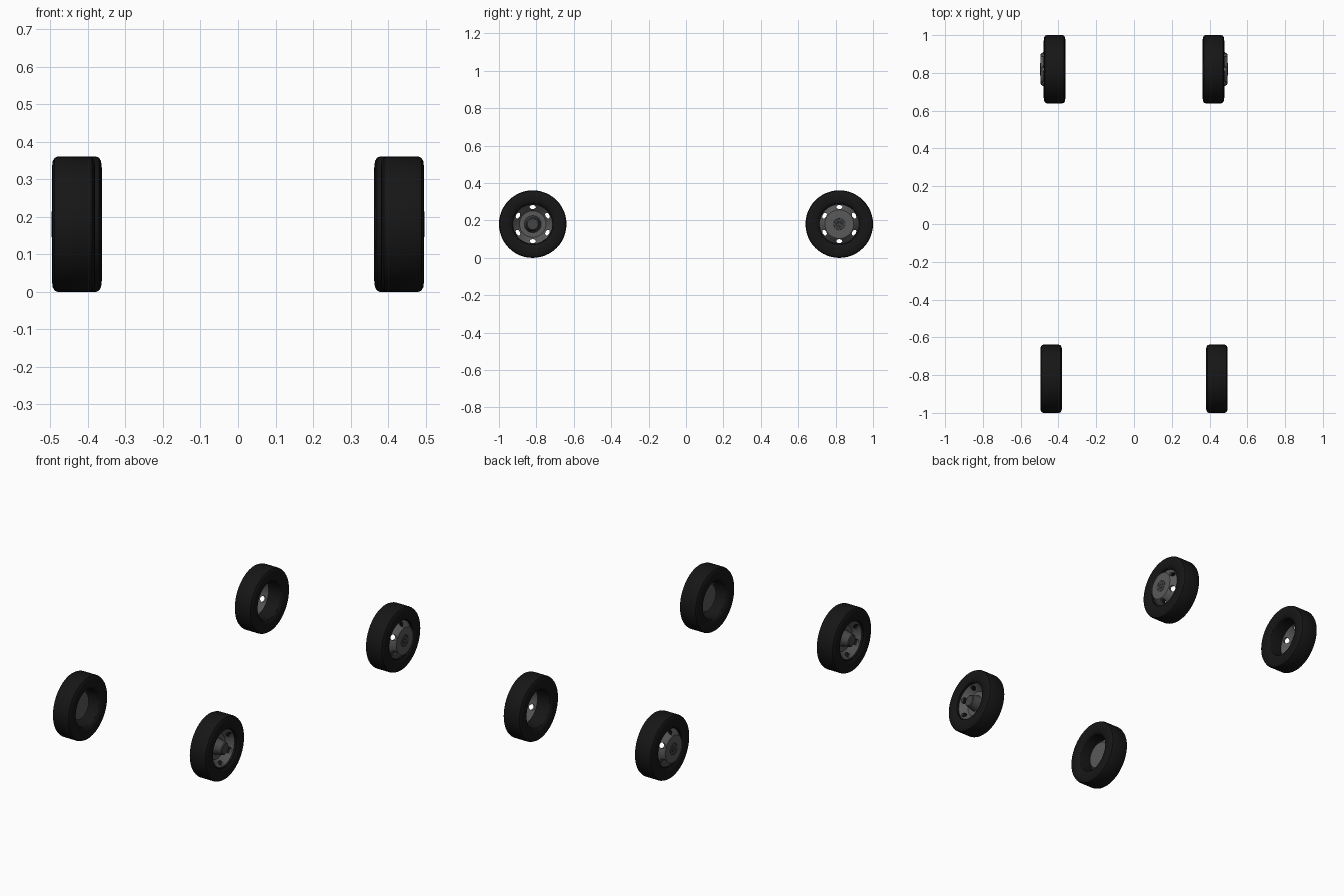
import bpy, bmesh, math
from mathutils import Matrix, Vector

if "Cube" in bpy.data.objects:
    bpy.data.objects.remove(bpy.data.objects["Cube"])

SEG = 48
R = 0.1805          # tyre radius
Y = 0.8195          # axle position


def material(name, v):
    m = bpy.data.materials.new(name)
    m.diffuse_color = (v, v, v, 1)
    m.use_nodes = True
    m.node_tree.nodes["Principled BSDF"].inputs["Base Color"].default_value = m.diffuse_color
    return m


RUBBER = material("rubber", 0.008)
STEEL = material("steel", 0.1)
DARK = material("dark_steel", 0.06)


def lathe(name, profile, mat, loc, side, closed=True):
    """Spin (x, r) points round the x axis; side mirrors left wheels."""
    bm = bmesh.new()
    rings = []
    for x, r in profile:
        if r < 1e-6:
            rings.append([bm.verts.new((x * side, 0, 0))] * SEG)
        else:
            rings.append([bm.verts.new((x * side,
                                        r * math.sin(2 * math.pi * i / SEG),
                                        r * math.cos(2 * math.pi * i / SEG)))
                          for i in range(SEG)])
    pairs = list(zip(rings, rings[1:]))
    if closed:
        pairs.append((rings[-1], rings[0]))
    for a, b in pairs:
        for i in range(SEG):
            j = (i + 1) % SEG
            vs = list(dict.fromkeys((a[i], a[j], b[j], b[i])))
            if len(vs) > 2:
                bm.faces.new(vs)
    bmesh.ops.recalc_face_normals(bm, faces=bm.faces)
    me = bpy.data.meshes.new(name)
    bm.to_mesh(me)
    bm.free()
    me.materials.append(mat)
    ob = bpy.data.objects.new(name, me)
    ob.location = loc
    bpy.context.collection.objects.link(ob)
    bpy.ops.object.select_all(action='DESELECT')
    ob.select_set(True)
    bpy.context.view_layer.objects.active = ob
    bpy.ops.object.shade_smooth_by_angle(angle=math.radians(30))
    return ob


def cut_holes(ob, loc):
    """Six oval hand holes around the dish."""
    bm = bmesh.new()
    for k in range(6):
        m = (Matrix.Rotation(k * math.pi / 3, 4, 'X')
             @ Matrix.Translation((0, 0, 0.091))
             @ Matrix.Diagonal((1, 0.0165, 0.0105, 1))
             @ Matrix.Rotation(math.pi / 2, 4, 'Y'))
        bmesh.ops.create_cone(bm, cap_ends=True, segments=16, radius1=1,
                              radius2=1, depth=0.3, matrix=m)
    me = bpy.data.meshes.new("hole_cutter")
    bm.to_mesh(me)
    bm.free()
    cutter = bpy.data.objects.new("hole_cutter", me)
    cutter.location = loc
    bpy.context.collection.objects.link(cutter)
    bpy.context.view_layer.update()
    mod = ob.modifiers.new("holes", 'BOOLEAN')
    mod.operation = 'DIFFERENCE'
    mod.solver = 'EXACT'
    mod.object = cutter
    bpy.context.view_layer.objects.active = ob
    bpy.ops.object.modifier_apply(modifier=mod.name)
    bpy.data.objects.remove(cutter)


# Tyre cross-section (outer half, mirrored to the inner half)
half = [(0.046, 0.108), (0.052, 0.114), (0.057, 0.130), (0.0575, 0.150),
        (0.0555, 0.168), (0.050, 0.177), (0.042, R)]
TYRE = half + [(-x, r) for x, r in reversed(half)]

# Thin rim barrel lining the tyre
BARREL = [(0.049, 0.113), (0.049, 0.107), (0.040, 0.1055),
          (-0.040, 0.1055), (-0.046, 0.1075), (-0.046, 0.113)]

# Rear dish bulges outward, front dish is set inward
REAR_DISH = [(0.030, 0.1065), (0.040, 0.1065), (0.060, 0.090), (0.070, 0.083),
             (0.075, 0.077), (0.075, 0), (0.069, 0), (0.069, 0.074),
             (0.055, 0.085)]
FRONT_DISH = [(0.040, 0.1065), (0.030, 0.1065), (0.012, 0.090), (0.001, 0.080),
              (-0.004, 0.074), (-0.004, 0), (0.002, 0), (0.002, 0.071),
              (0.018, 0.087)]
REAR_HUB = [(0.070, 0), (0.070, 0.034), (0.0765, 0.034), (0.0765, 0.029),
            (0.0755, 0.028), (0.0755, 0.017), (0.0768, 0.016), (0.0768, 0.010),
            (0.0755, 0.009), (0.0755, 0)]
FRONT_HUB = [(0.0, 0), (0.0, 0.046), (0.008, 0.043), (0.040, 0.036),
             (0.050, 0.034), (0.054, 0.029), (0.054, 0)]

for end, y, x, dish, hub in (("front", -Y, 0.4385, FRONT_DISH, FRONT_HUB),
                             ("rear", Y, 0.4205, REAR_DISH, REAR_HUB)):
    for side_name, s in (("right", 1), ("left", -1)):
        tag = f"{end}_{side_name}"
        loc = Vector((s * x, y, R))
        lathe(f"{tag}_tyre", TYRE, RUBBER, loc, s)
        lathe(f"{tag}_rim_barrel", BARREL, RUBBER, loc, s)
        d = lathe(f"{tag}_wheel_dish", dish, STEEL, loc, s)
        cut_holes(d, loc)
        lathe(f"{tag}_hub", hub, DARK, loc, s, closed=False)
